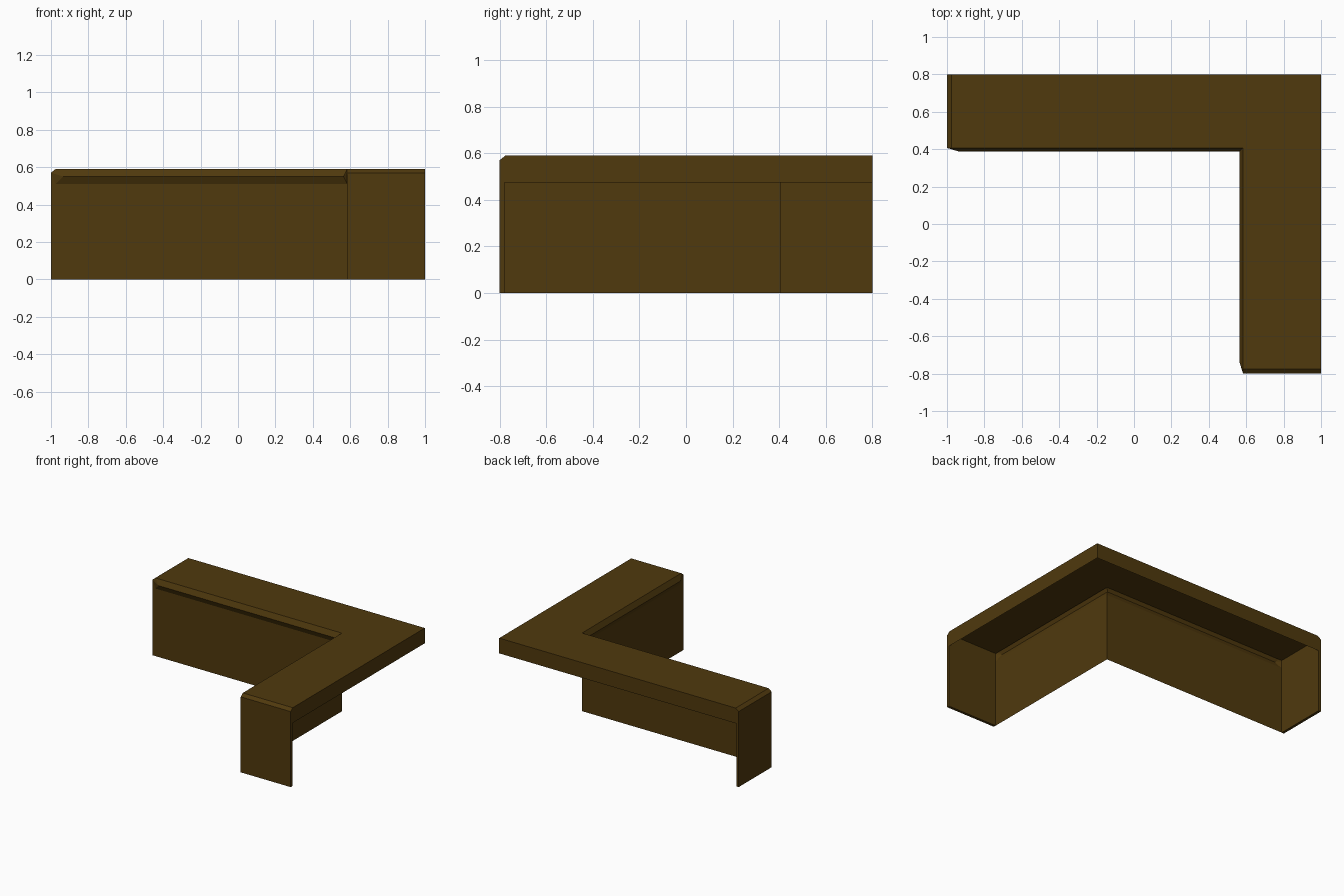
import bpy
import bmesh
from mathutils import Vector

cube = bpy.data.objects.get("Cube")
if cube:
    bpy.data.objects.remove(cube, do_unlink=True)

wood = bpy.data.materials.new("dark brown wood")
wood.use_nodes = True
BROWN = (0.08, 0.041, 0.004, 1)
wood.diffuse_color = BROWN
wood.node_tree.nodes["Principled BSDF"].inputs["Base Color"].default_value = BROWN

TOP, SHOULDER, BAND = 0.59, 0.57, 0.475   # heights of the top, end chamfer and rear band
TIP, GROOVE = 0.55, 0.51                  # heights of the lip nose and its underside
BEVEL, THICK, NOSE = 0.025, 0.02, 0.02
OX, OY = 1.0, 0.8                         # outer corner
IX, IY = 0.583, 0.407                     # inner corner


def part(name, faces):
    """Build an object from (points, outward direction) pairs."""
    bm = bmesh.new()
    for points, outward in faces:
        face = bm.faces.new([bm.verts.new(p) for p in points])
        face.normal_update()
        if face.normal.dot(Vector(outward)) < 0:
            face.normal_flip()
    bmesh.ops.remove_doubles(bm, verts=bm.verts, dist=0.0001)
    mesh = bpy.data.meshes.new(name)
    bm.to_mesh(mesh)
    bm.free()
    mesh.materials.append(wood)
    obj = bpy.data.objects.new(name, mesh)
    bpy.context.collection.objects.link(obj)
    return obj


# Each arm maps (distance from its end, distance out of its inner face, height) to space
def long_arm(d, off, z):
    return (-OX + d, IY - off, z)


def short_arm(d, off, z):
    return (IX - off, -OY + d, z)


arms = (("long", long_arm, OY - IY, (-1, 0, 0), (0, -1, 0), OX + IX, 2 * OX),
        ("short", short_arm, OX - IX, (0, -1, 0), (-1, 0, 0), OY + IY, 2 * OY))


def l_shape(inset, z):
    """L-shaped outline whose two ends are drawn in by the inset."""
    return [long_arm(inset, 0, z), (IX, IY, z), short_arm(inset, 0, z),
            (OX, -OY + inset, z), (OX, OY, z), (-OX + inset, OY, z)]


# Counter top and its underside
part("counter_top", [(l_shape(BEVEL, TOP), (0, 0, 1))])
part("counter_underside", [(l_shape(THICK, SHOULDER), (0, 0, -1))])

for name, at, width, end_dir, in_dir, inner, outer in arms:
    out_dir = -Vector(in_dir)
    back = -width

    # Inner panel with its overhanging nosed lip, tapering off at the open end
    crest, crest_c = at(BEVEL, 0, TOP), (IX, IY, TOP)
    nose, nose_c = at(0.065, NOSE, TIP), (IX - NOSE, IY - NOSE, TIP)
    groove, groove_c = at(BEVEL, 0, GROOVE), (IX, IY, GROOVE)
    foot, foot_c = at(0, 0, 0), (IX, IY, 0)
    corner = at(0, 0, SHOULDER)
    part(name + "_inner_panel", [
        ([crest, nose, nose_c, crest_c], in_dir),
        ([nose, groove, groove_c, nose_c], in_dir),
        ([groove, foot, foot_c, groove_c], in_dir),
        ([crest, corner, nose], in_dir),
        ([corner, groove, nose], in_dir),
        ([corner, foot, groove], in_dir)])

    # End panel with bevelled top edge and a thin return
    part(name + "_end_panel", [
        ([foot, corner, at(0, back, SHOULDER), at(0, back, 0)], end_dir),
        ([corner, crest, at(BEVEL, back, TOP), at(0, back, SHOULDER)], (0, 0, 1)),
        ([at(THICK, 0, 0), at(THICK, 0, SHOULDER), at(THICK, back, SHOULDER),
          at(THICK, back, 0)], -Vector(end_dir)),
        ([foot, at(THICK, 0, 0), at(THICK, back, 0), at(0, back, 0)], (0, 0, -1)),
        ([at(0, back, 0), at(THICK, back, 0), at(THICK, back, BAND),
          at(0, back, BAND)], out_dir)])

    # Band hanging below the outer edge of the top
    part(name + "_outer_band", [
        ([at(0, back, BAND), at(0, back, SHOULDER), at(BEVEL, back, TOP),
          at(outer, back, TOP), at(outer, back, BAND)], out_dir)])
